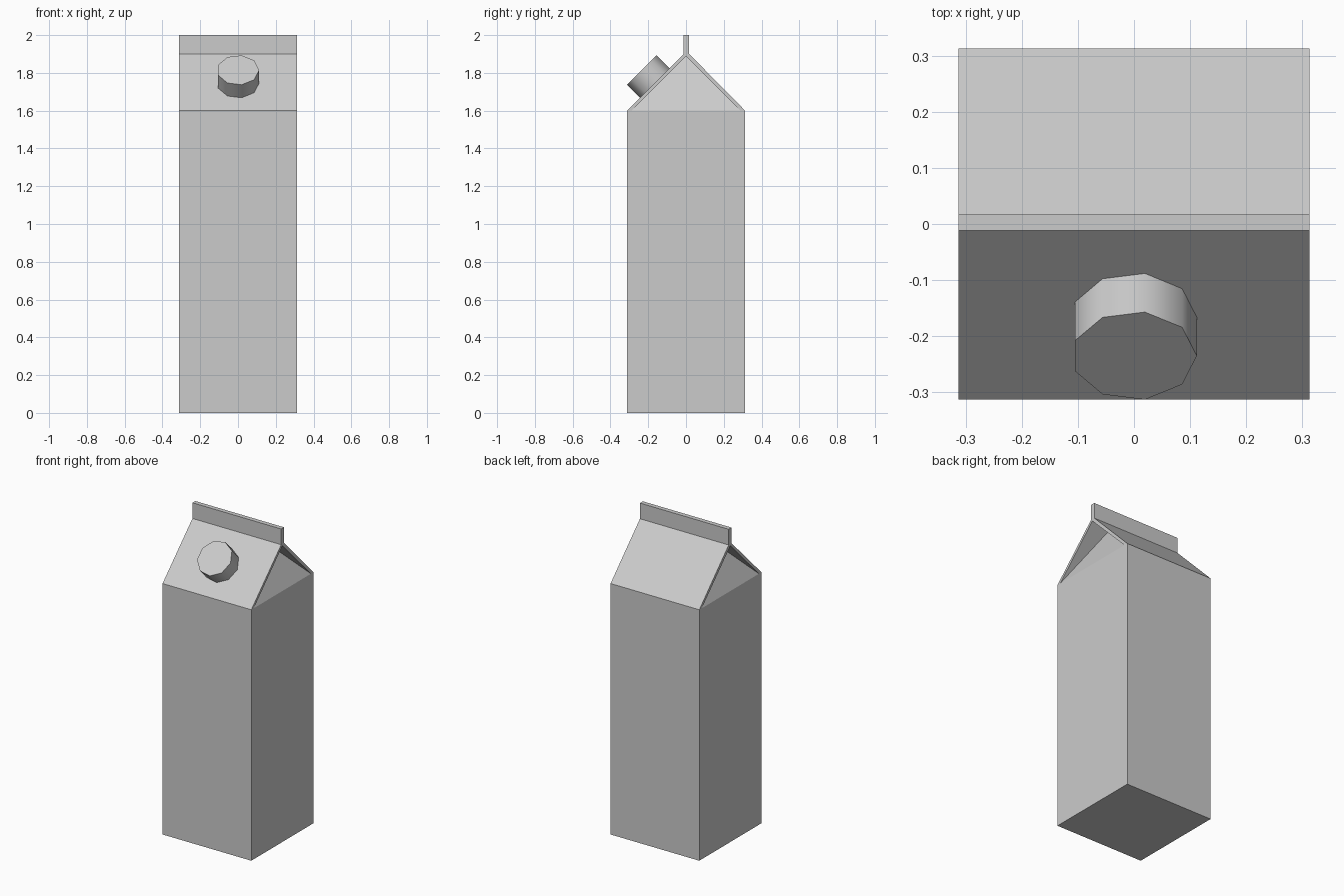
import bpy
import bmesh
import math
from mathutils import Matrix

if "Cube" in bpy.data.objects:
    bpy.data.objects.remove(bpy.data.objects["Cube"], do_unlink=True)

HALF = 0.313        # half width of the carton
SHOULDER = 1.6      # height where the roof starts
APEX = 1.888        # underside of the ridge
TUCK = 0.14         # how far the side folds lean inwards

grey = bpy.data.materials.new("carton grey")
grey.use_nodes = True
grey.diffuse_color = (0.6, 0.6, 0.6, 1)
grey.node_tree.nodes["Principled BSDF"].inputs["Base Color"].default_value = (0.6, 0.6, 0.6, 1)


def finish(name, bm):
    bmesh.ops.recalc_face_normals(bm, faces=bm.faces)
    mesh = bpy.data.meshes.new(name)
    bm.to_mesh(mesh)
    bm.free()
    mesh.materials.append(grey)
    obj = bpy.data.objects.new(name, mesh)
    bpy.context.collection.objects.link(obj)
    return obj


# Carton body: square column closed by a hip whose ends are the tucked side folds
bm = bmesh.new()
corners = [(-HALF, -HALF), (HALF, -HALF), (HALF, HALF), (-HALF, HALF)]
low = [bm.verts.new((x, y, 0)) for x, y in corners]
top = [bm.verts.new((x, y, SHOULDER)) for x, y in corners]
left_tip = bm.verts.new((HALF - TUCK, 0, APEX))
right_tip = bm.verts.new((TUCK - HALF, 0, APEX))
bm.faces.new(low)
for i in range(4):
    j = (i + 1) % 4
    bm.faces.new((low[i], low[j], top[j], top[i]))
bm.faces.new((top[1], top[2], left_tip))
bm.faces.new((top[3], top[0], right_tip))
bm.faces.new((top[0], top[1], left_tip, right_tip))
bm.faces.new((top[2], top[3], right_tip, left_tip))
finish("carton_body", bm)

# Roof panels and sealed ridge fin: one profile extruded across the width
profile = [(-HALF, SHOULDER), (-0.012, 1.9), (-0.012, 2), (0.017, 2), (0.017, 1.9),
           (HALF, SHOULDER), (0.288, SHOULDER), (0, APEX), (-0.288, SHOULDER)]
bm = bmesh.new()
end = bm.faces.new([bm.verts.new((-HALF, y, z)) for y, z in profile])
side = bmesh.ops.extrude_face_region(bm, geom=[end], use_keep_orig=True)
moved = [v for v in side["geom"] if isinstance(v, bmesh.types.BMVert)]
bmesh.ops.translate(bm, verts=moved, vec=(2 * HALF, 0, 0))
finish("roof_and_fin", bm)

# Screw cap: nine-sided cylinder standing on the front roof panel
bm = bmesh.new()
bmesh.ops.create_cone(bm, cap_ends=True, segments=9, radius1=0.112, radius2=0.112, depth=0.11)
angles = [math.atan2(v.co.y, v.co.x) for v in bm.verts]
start = min(angles, key=abs)
bmesh.ops.rotate(bm, verts=bm.verts, matrix=Matrix.Rotation(-start, 3, "Z"))
bmesh.ops.translate(bm, verts=bm.verts, vec=(0, 0, -0.055))
bmesh.ops.rotate(bm, verts=bm.verts, matrix=Matrix.Rotation(math.radians(45), 3, "X"))
bmesh.ops.translate(bm, verts=bm.verts, vec=(0, -0.235, 1.815))
cap = finish("screw_cap", bm)
bpy.ops.object.select_all(action="DESELECT")
cap.select_set(True)
bpy.context.view_layer.objects.active = cap
bpy.ops.object.shade_smooth_by_angle(angle=math.radians(50))
